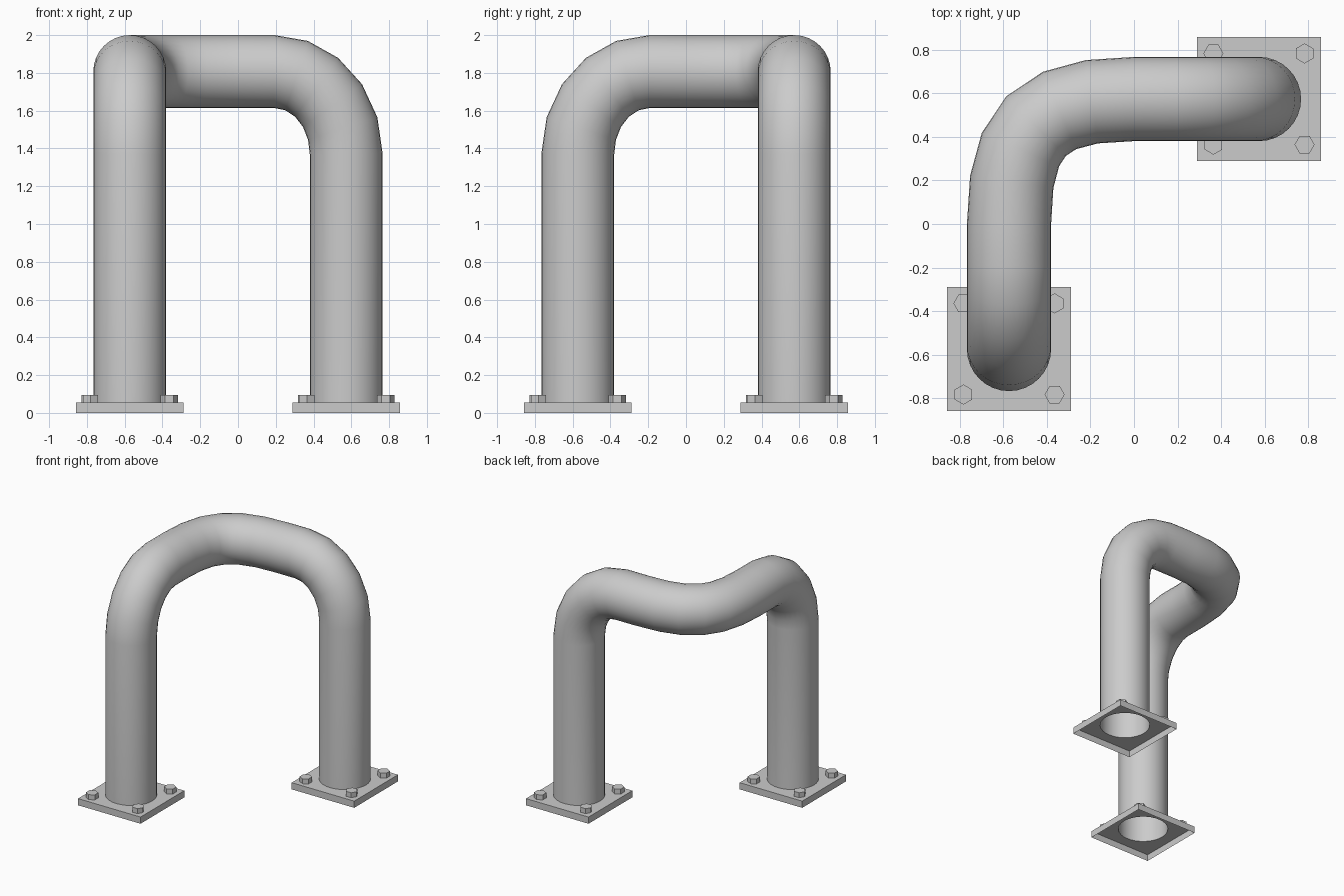
import bpy, bmesh
from math import sin, cos, pi, radians
from mathutils import Vector

if "Cube" in bpy.data.objects:
    bpy.data.objects.remove(bpy.data.objects["Cube"])

C = 0.573        # leg centre offset
R = 0.193        # pipe radius
N = 32           # pipe sides
TOP = 1.807      # centre height of the horizontal run
PLATE = 0.055    # base plate thickness
LEGS = (("front_left", -C, -C), ("back_right", C, C))


def finish(name, bm, smooth=False):
    bmesh.ops.recalc_face_normals(bm, faces=bm.faces[:])
    for f in bm.faces:
        f.smooth = smooth
    me = bpy.data.meshes.new(name)
    bm.to_mesh(me)
    bm.free()
    ob = bpy.data.objects.new(name, me)
    bpy.context.collection.objects.link(ob)
    return ob


def bridge(bm, a, b):
    n = len(a)
    for i in range(n):
        j = (i + 1) % n
        bm.faces.new((a[i], a[j], b[j], b[i]))


# Pipe centre line: (point, tangent) from front left foot to corner middle
path = [(Vector((-C, -C, PLATE)), Vector((0, 0, 1)))]
for i in range(6):
    a = radians(18 * i)
    path.append((Vector((-C, -0.193 - 0.38 * cos(a), 1.37 + 0.437 * sin(a))),
                 Vector((0, sin(a), cos(a)))))
H = 0.433
p0, p1, p2, p3 = (Vector(p) for p in
                  ((-C, 0, TOP), (-C, H, TOP), (-H, C, TOP), (0, C, TOP)))
for i in range(4):
    t = i / 6
    s = 1 - t
    pos = p0 * s**3 + p1 * 3 * s * s * t + p2 * 3 * s * t * t + p3 * t**3
    tan = (p1 - p0) * s * s + (p2 - p1) * 2 * s * t + (p3 - p2) * t * t
    path.append((pos, tan.normalized()))
# Mirrored second half across the diagonal
path += [(Vector((-p.y, -p.x, p.z)), Vector((t.y, t.x, -t.z)))
         for p, t in reversed(path[:-1])]

# Bent pipe: open tube swept along the centre line
bm = bmesh.new()
u, last, prev = Vector((1, 0, 0)), Vector((0, 0, 1)), None
for pos, tan in path:
    u = last.rotation_difference(tan) @ u
    v = tan.cross(u)
    ring = [bm.verts.new(pos + R * (u * cos(2 * pi * k / N) + v * sin(2 * pi * k / N)))
            for k in range(N)]
    if prev:
        bridge(bm, prev, ring)
    prev, last = ring, tan
finish("bent_pipe", bm, smooth=True)


def base_plate(name, x, y, half=0.285):
    # Open-bottomed square plate with a round hole for the pipe
    bm = bmesh.new()
    hole, edge, foot = [], [], []
    for k in range(N):
        c, s = cos(2 * pi * k / N), sin(2 * pi * k / N)
        q = half / max(abs(c), abs(s))
        hole.append(bm.verts.new((x + R * c, y + R * s, PLATE)))
        edge.append(bm.verts.new((x + q * c, y + q * s, PLATE)))
        foot.append(bm.verts.new((x + q * c, y + q * s, 0)))
    bridge(bm, hole, edge)
    bridge(bm, edge, foot)
    ob = finish(name, bm)
    # keep the top facing up on the open shell
    if ob.data.polygons[0].normal.z < 0:
        ob.data.flip_normals()


def bolt(name, x, y, turn, r=0.046, h=0.041):
    bm = bmesh.new()
    low, high = ([bm.verts.new((x + r * cos(turn + k * pi / 3),
                                y + r * sin(turn + k * pi / 3), z))
                  for k in range(6)] for z in (PLATE, PLATE + h))
    bridge(bm, low, high)
    bm.faces.new(high)
    bm.faces.new(low[::-1])
    finish(name, bm)


# Base plates with four hex bolts each
for leg, x, y in LEGS:
    base_plate(leg + "_base_plate", x, y)
    for sx in (-1, 1):
        for sy in (-1, 1):
            bolt(leg + "_bolt", x + 0.209 * sx, y + 0.209 * sy,
                 pi / 2 if sx * sy > 0 else 0)
